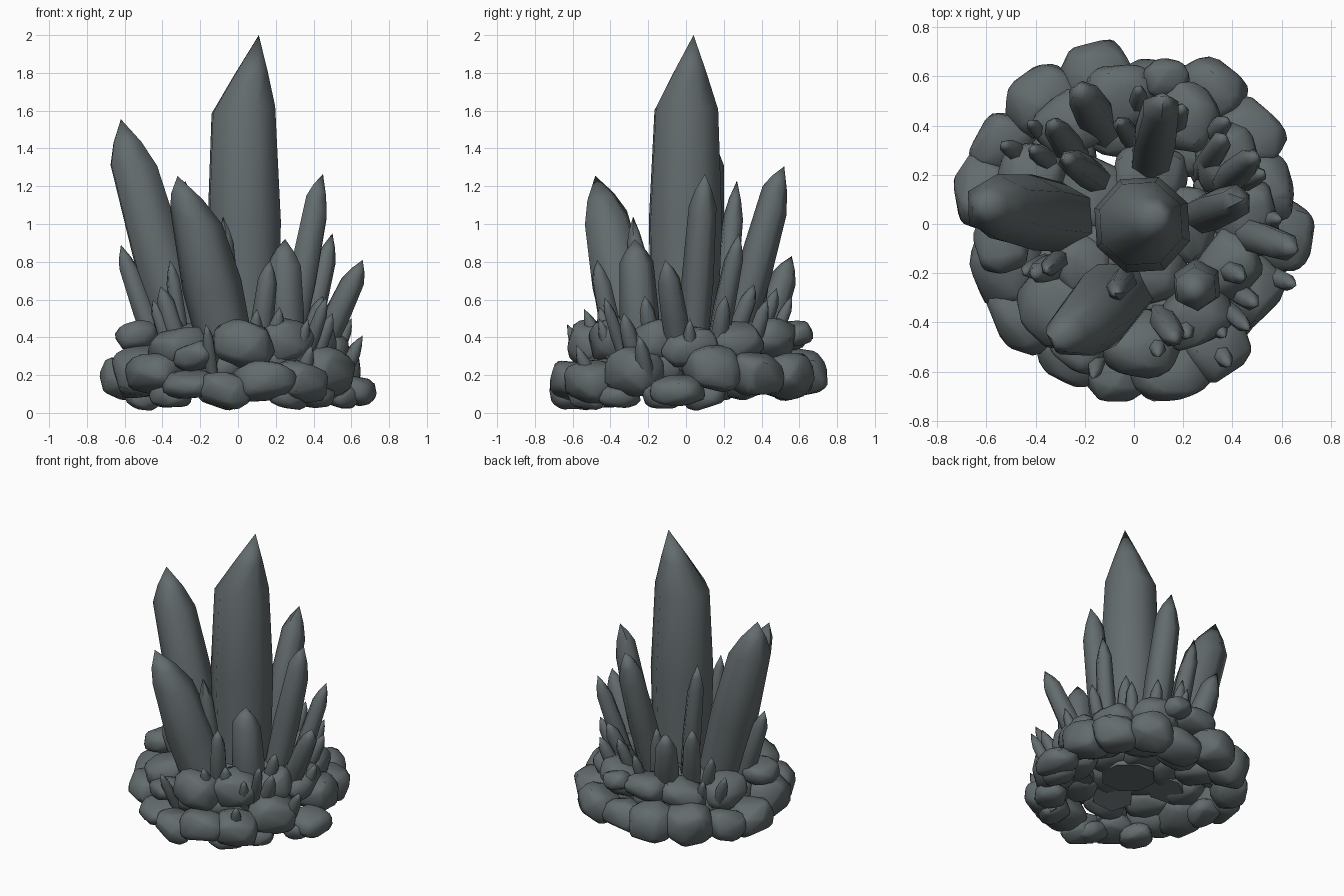
import bpy, bmesh, math, random
from mathutils import Vector, Euler

random.seed(11)
stone = bpy.data.materials.new("slate grey")
stone.diffuse_color = (0.125, 0.148, 0.155, 1)


def finish(bm, name, angle):
    bmesh.ops.recalc_face_normals(bm, faces=bm.faces)
    me = bpy.data.meshes.new(name)
    bm.to_mesh(me)
    bm.free()
    me.materials.append(stone)
    me.shade_smooth()
    me.set_sharp_from_angle(angle=math.radians(angle))
    ob = bpy.data.objects.new(name, me)
    bpy.context.collection.objects.link(ob)
    return ob


def crystal(name, base, tip, r, shoulder=0.8, low=180, skew=0.05, sides=6,
            lean=(0, 0), k2=0.86, k3=0.52):
    """Tapered prism with a lopsided pointed end; low = side with lowest shoulder,
    lean = how far the point sits off the prism's axis."""
    base, tip = Vector(base), Vector(tip)
    lean = Vector((lean[0], lean[1], 0))
    axis = tip - lean - base
    length = axis.length
    rot = Vector((0, 0, 1)).rotation_difference(axis)
    bm = bmesh.new()
    rings = []
    turn = random.uniform(0, 1)
    for n, (t, k) in enumerate(((0, 0.88), (0.45, 1.0), (shoulder, k2), ((1 + shoulder) / 2, k3))):
        ring = []
        for i in range(sides):
            a = 2 * math.pi * i / sides + turn
            s = t
            if n > 1:
                s -= skew * math.cos(a - math.radians(low)) * (1 if n == 2 else 0.5)
            p = Vector((r * k * math.cos(a), r * k * math.sin(a), s * length))
            ring.append(bm.verts.new(base + rot @ p + lean * (0.5 if n == 3 else 0)))
        rings.append(ring)
    top = bm.verts.new(tip)
    for lo, hi in zip(rings, rings[1:]):
        for i in range(sides):
            j = (i + 1) % sides
            bm.faces.new((lo[i], lo[j], hi[j], hi[i]))
    for i in range(sides):
        bm.faces.new((rings[-1][i], rings[-1][(i + 1) % sides], top))
    bm.faces.new(rings[0][::-1])
    finish(bm, name, 62)


def rock(name, x, y, z, r, h):
    """Blocky boulder: hull of points on a squarish blob, with chamfered edges."""
    bm = bmesh.new()
    n = 18
    spin = random.uniform(0, 6)
    tilt = Euler((random.uniform(-0.3, 0.3), random.uniform(-0.3, 0.3),
                  math.atan2(y, x) + random.uniform(-0.3, 0.3))).to_matrix()
    for i in range(n):
        u = 1 - 2 * (i + 0.5) / n
        a = spin + i * 2.4 + random.uniform(-0.3, 0.3)
        w = math.sqrt(1 - u * u)
        q = Vector((w * math.cos(a), w * math.sin(a), u))
        q = Vector([math.copysign(abs(c) ** 0.72, c) for c in q]) * random.uniform(0.9, 1.1)
        q = tilt @ Vector((q.x * r * 0.98, q.y * r * 1.12, q.z * h))
        p = Vector((x, y, z)) + q
        p.z = max(0.0, p.z)
        d = math.hypot(p.x, p.y)
        if d > 0.76:
            p.x *= 0.76 / d
            p.y *= 0.76 / d
        bm.verts.new(p)
    bmesh.ops.convex_hull(bm, input=bm.verts)
    loose = [v for v in bm.verts if not v.link_faces]
    bmesh.ops.delete(bm, geom=loose, context='VERTS')
    bmesh.ops.bevel(bm, geom=bm.edges[:], offset=r * 0.1, segments=1,
                    affect='EDGES', clamp_overlap=True)
    finish(bm, name, 60)


# Large crystals
crystal("main_crystal", (0.04, -0.01, 0.2), (0.11, 0.04, 2.0), 0.205, 0.78, 170, 0.01, 8,
        (0.085, 0.035), 0.87, 0.45)
crystal("left_crystal", (-0.24, 0.02, 0.2), (-0.62, 0.08, 1.555), 0.155, 0.82, 0, 0.03)
crystal("front_left_crystal", (-0.03, -0.25, 0.2), (-0.32, -0.48, 1.255), 0.16, 0.79, 0, 0.06,
        6, (-0.05, -0.01), 0.8, 0.5)
crystal("back_crystal", (0.06, 0.22, 0.25), (0.12, 0.52, 1.305), 0.095, 0.83, 90)
crystal("right_crystal", (0.25, 0.03, 0.25), (0.45, 0.10, 1.265), 0.085, 0.83, 0)
crystal("front_right_crystal", (0.26, -0.23, 0.2), (0.25, -0.27, 0.92), 0.105, 0.83, 0, 0.03)

# Medium crystals: base x y, tip x y z, radius
medium = [
    (-0.13, 0.17, -0.28, 0.27, 1.23, 0.065), (-0.22, 0.25, -0.34, 0.42, 0.84, 0.06),
    (-0.11, 0.36, -0.23, 0.56, 0.83, 0.08), (0.40, -0.02, 0.66, -0.11, 0.81, 0.072),
    (0.33, 0.14, 0.50, 0.28, 0.95, 0.062), (-0.40, -0.03, -0.62, 0.00, 0.89, 0.06),
    (0.10, -0.36, 0.17, -0.47, 0.81, 0.06), (-0.02, -0.2, -0.08, -0.28, 1.04, 0.055),
    (-0.28, -0.12, -0.36, -0.19, 0.81, 0.045), (-0.28, -0.15, -0.41, -0.21, 0.67, 0.055),
    (0.27, 0.2, 0.37, 0.36, 0.68, 0.055), (0.0, 0.33, -0.06, 0.42, 0.78, 0.045),
]
for i, (bx, by, tx, ty, tz, r) in enumerate(medium):
    crystal(f"medium_crystal_{i+1}", (bx, by, 0.25), (tx, ty, tz), r, 0.8, i * 70, 0.03)

# Small shards: tip x y z, leaning outward from the middle
shards = [
    (0.66, -0.25, 0.41), (0.47, -0.43, 0.61), (0.39, -0.58, 0.36), (0.37, -0.46, 0.50),
    (-0.17, -0.63, 0.47), (0.10, -0.54, 0.55), (-0.45, -0.20, 0.60), (-0.42, 0.31, 0.62),
    (-0.54, 0.33, 0.52), (0.38, 0.43, 0.60), (0.53, 0.21, 0.62), (0.60, 0.02, 0.50),
    (0.02, 0.56, 0.62), (0.2, 0.48, 0.66), (-0.08, -0.4, 0.60), (0.45, -0.22, 0.62),
    (-0.43, 0.42, 0.5), (0.5, -0.33, 0.53), (0.22, -0.46, 0.56),
]
for i, (x, y, z) in enumerate(shards):
    crystal(f"small_shard_{i+1}", (x * 0.76, y * 0.76, z - 0.32), (x, y, z),
            random.uniform(0.036, 0.048), 0.75, i * 50, 0.03)

# Outer boulders: x, y, z, radius, half height
outer = [
    (-0.15, 0.61, 0.21, 0.15, 0.14), (0.08, 0.55, 0.17, 0.14, 0.11), (0.30, 0.54, 0.20, 0.14, 0.12),
    (-0.38, 0.51, 0.21, 0.15, 0.14), (0.46, 0.37, 0.20, 0.15, 0.13), (0.52, 0.14, 0.24, 0.15, 0.13),
    (-0.60, 0.13, 0.18, 0.15, 0.11), (0.61, -0.05, 0.12, 0.14, 0.08), (-0.51, -0.16, 0.22, 0.17, 0.15),
    (-0.43, -0.36, 0.21, 0.16, 0.11), (-0.25, -0.52, 0.15, 0.14, 0.08), (-0.07, -0.60, 0.12, 0.13, 0.10),
    (0.14, -0.58, 0.17, 0.16, 0.11), (0.33, -0.49, 0.17, 0.14, 0.12), (0.45, -0.27, 0.22, 0.15, 0.14),
    (-0.53, 0.32, 0.18, 0.13, 0.11),
]
for i, p in enumerate(outer):
    rock(f"outer_boulder_{i+1}", *p)

# Upper boulders around the crystal feet
upper = [
    (0.03, -0.49, 0.36, 0.15, 0.13), (-0.31, -0.33, 0.35, 0.16, 0.11), (-0.53, -0.08, 0.41, 0.12, 0.08),
    (-0.42, 0.18, 0.35, 0.15, 0.11), (-0.26, 0.41, 0.36, 0.15, 0.10), (-0.06, 0.52, 0.41, 0.14, 0.08),
    (0.2, 0.44, 0.38, 0.15, 0.11), (0.38, 0.26, 0.38, 0.14, 0.11), (0.46, 0.02, 0.35, 0.14, 0.11),
    (0.38, -0.17, 0.37, 0.14, 0.12), (0.25, -0.37, 0.38, 0.14, 0.13), (-0.22, -0.5, 0.3, 0.11, 0.08),
    (0.13, 0.59, 0.42, 0.09, 0.07), (-0.2, -0.18, 0.36, 0.14, 0.12),
]
for i, p in enumerate(upper):
    rock(f"upper_boulder_{i+1}", *p)

# Inner rubble closing gaps between the boulders
for i in range(9):
    a = i * math.tau / 9 + 0.3
    rock(f"inner_rubble_{i+1}", 0.4 * math.cos(a), 0.4 * math.sin(a), 0.26, 0.15, 0.1)
for i in range(5):
    a = i * math.tau / 5
    rock(f"core_rubble_{i+1}", 0.2 * math.cos(a), 0.2 * math.sin(a), 0.32, 0.15, 0.12)

# Low stones touching the ground
low_stones = [(-0.1, -0.56), (0.26, -0.5), (-0.36, -0.4), (0.54, -0.12), (-0.5, 0.1), (0.4, -0.36)]
for i, (x, y) in enumerate(low_stones):
    rock(f"ground_stone_{i+1}", x, y, 0.09, 0.11, 0.07)
